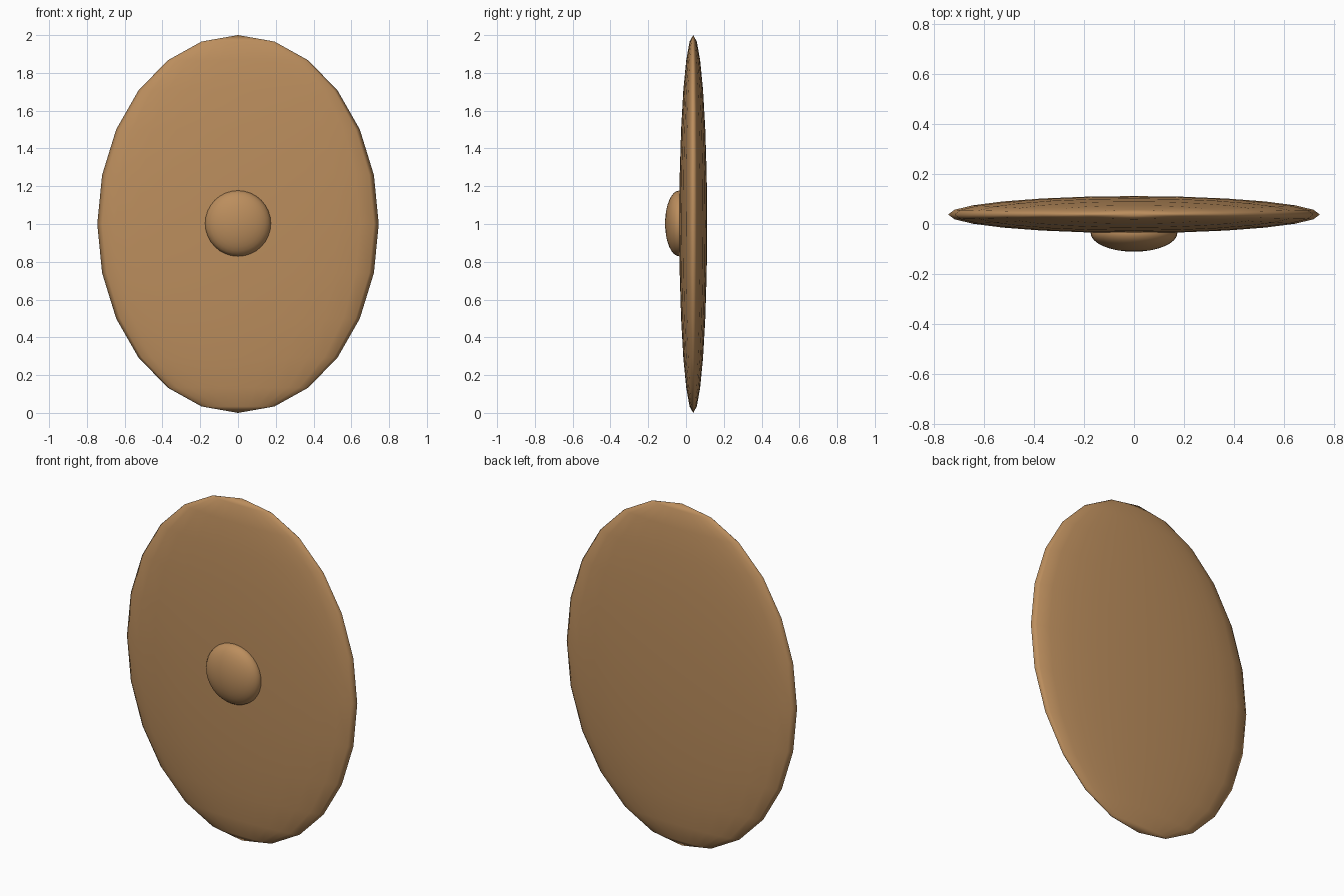
import bpy
import math

if "Cube" in bpy.data.objects:
    bpy.data.objects.remove(bpy.data.objects["Cube"])

wood = bpy.data.materials.new("wood")
wood.diffuse_color = (0.5, 0.27, 0.11, 1)
wood.use_nodes = True
wood.node_tree.nodes["Principled BSDF"].inputs["Base Color"].default_value = wood.diffuse_color


def ellipsoid(name, segments, rings, centre, radii, tilt=0):
    """Smooth sphere, optionally tilted about x, squashed to radii along x, y, z."""
    bpy.ops.mesh.primitive_uv_sphere_add(segments=segments, ring_count=rings, radius=1,
                                         rotation=(tilt, 0, 0))
    ob = bpy.context.object
    ob.name = name
    bpy.ops.object.transform_apply(rotation=True)
    ob.scale = radii
    bpy.ops.object.transform_apply(scale=True)
    ob.location = centre
    bpy.ops.object.shade_smooth()
    ob.data.materials.append(wood)
    return ob


# Oval lens-shaped shield board
ellipsoid("shield_board", 24, 12, (0, 0.038, 1), (0.745, 0.074, 1))

# Round boss on the front face, its pole facing forward
ellipsoid("shield_boss", 32, 16, (0, -0.036, 1.003), (0.174, 0.075, 0.174), math.pi / 2)
